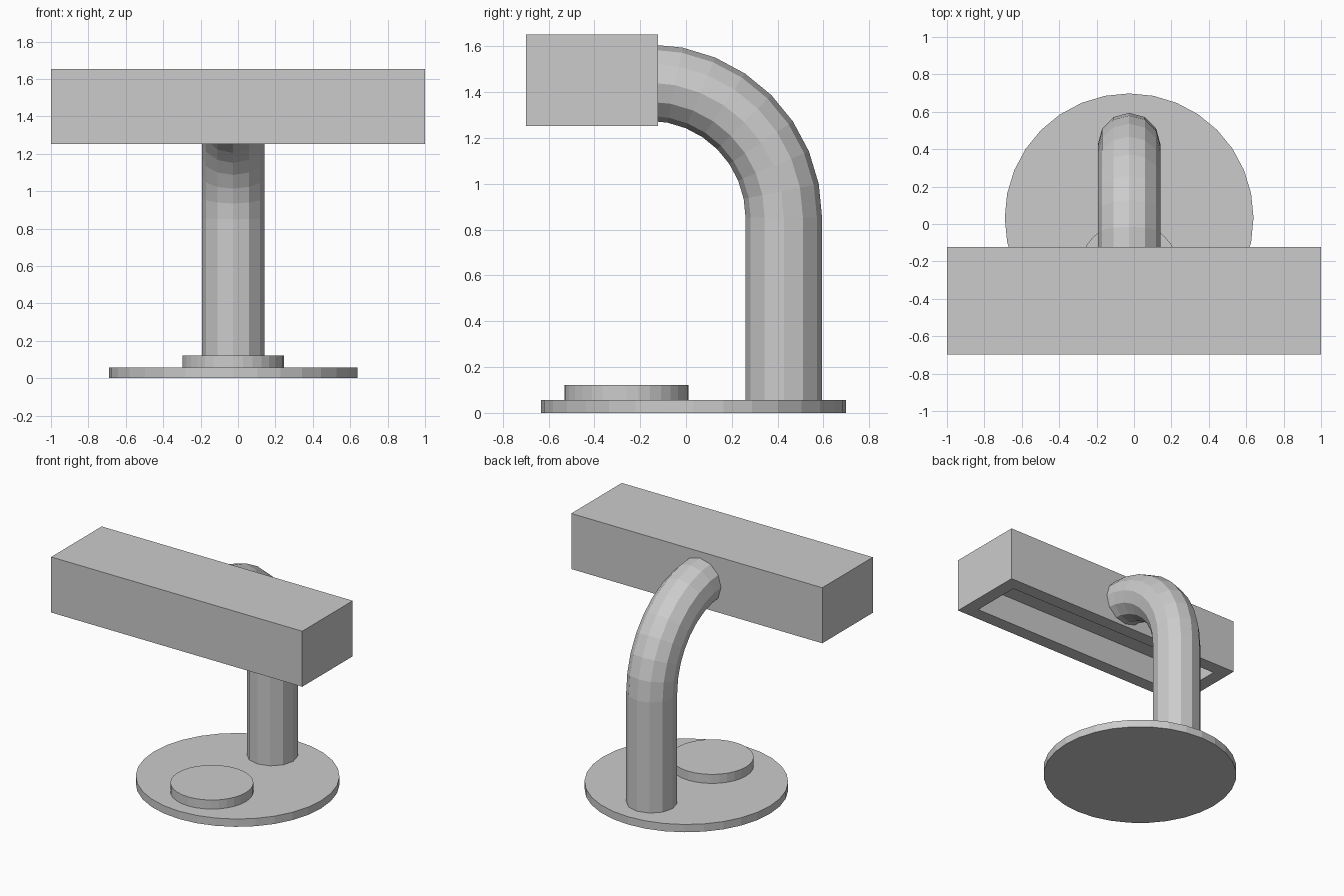
import bpy, bmesh
from math import sin, cos, pi
from mathutils import Vector

if "Cube" in bpy.data.objects:
    bpy.data.objects.remove(bpy.data.objects["Cube"])

CX = -0.026  # shared centre line of base and stem


def make_object(name, bm):
    bmesh.ops.recalc_face_normals(bm, faces=bm.faces)
    mesh = bpy.data.meshes.new(name)
    bm.to_mesh(mesh)
    bm.free()
    obj = bpy.data.objects.new(name, mesh)
    bpy.context.collection.objects.link(obj)
    return obj


def disc(name, radius, y, z0, z1, sides=32):
    bpy.ops.mesh.primitive_cylinder_add(vertices=sides, radius=radius, depth=z1 - z0,
                                        location=(CX, y, (z0 + z1) / 2))
    bpy.context.object.name = name


# Round base and switch button
disc("base", 0.665, 0.033, 0.0, 0.056)
disc("button", 0.271, -0.26, 0.05, 0.121)

# Bent stem: straight post, then a quarter turn forward
R, BEND, Y, Z, SIDES, STEPS = 0.167, 0.59, 0.427, 0.852, 12, 8
path = [(Y, 0.05, 0.0)]
for i in range(STEPS + 1):
    a = pi / 2 * i / STEPS
    path.append((Y - BEND + BEND * cos(a), Z + BEND * sin(a), a))
bm = bmesh.new()
rings = []
for y, z, a in path:
    out = Vector((0, cos(a), sin(a)))
    rings.append([bm.verts.new(Vector((CX + R * cos(t), y, z)) + out * R * sin(t))
                  for t in (2 * pi * k / SIDES for k in range(SIDES))])
for lo, hi in zip(rings, rings[1:]):
    for k in range(SIDES):
        n = (k + 1) % SIDES
        bm.faces.new((lo[k], lo[n], hi[n], hi[k]))
bm.faces.new(rings[0])
bm.faces.new(rings[-1])
make_object("stem", bm)

# Lamp head: box with a recessed underside
bm = bmesh.new()
bmesh.ops.create_cube(bm, size=1)
bmesh.ops.scale(bm, vec=(2.0, 0.575, 0.4), verts=bm.verts)
bmesh.ops.translate(bm, vec=(0, -0.41, 1.452), verts=bm.verts)
bm.normal_update()
bottom = min(bm.faces, key=lambda f: f.calc_center_median().z)
bmesh.ops.inset_region(bm, faces=[bottom], thickness=0.14)
hole = bmesh.ops.extrude_discrete_faces(bm, faces=[bottom])["faces"][0]
bmesh.ops.translate(bm, vec=(0, 0, 0.2), verts=hole.verts)
make_object("lamp_head", bm)
